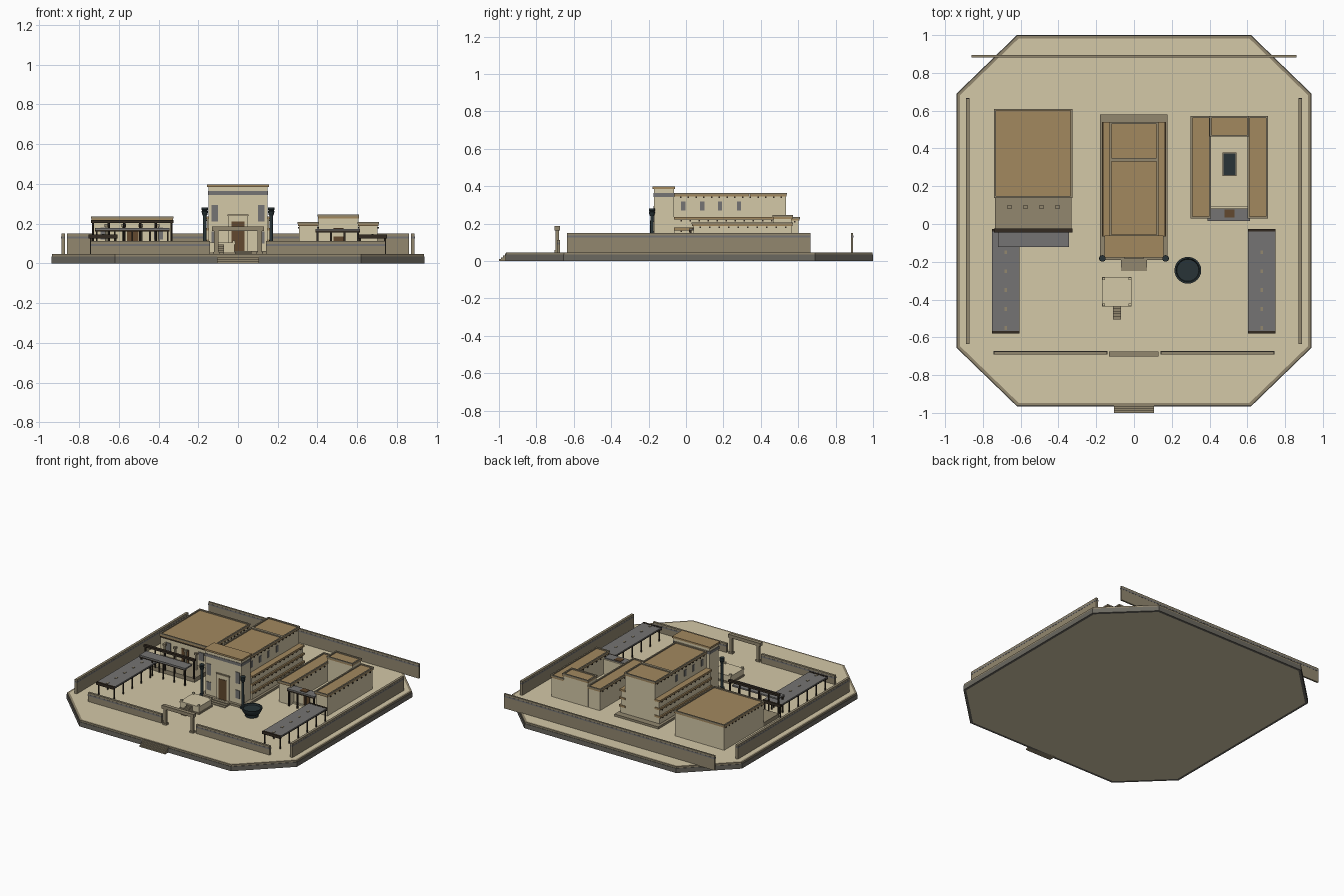
import bpy, bmesh, math


def mat(name, r, g, b):
    m = bpy.data.materials.new(name)
    lin = [((c / 255 + 0.055) / 1.055) ** 2.4 for c in (r, g, b)]
    m.diffuse_color = (*lin, 1)
    return m


SAND = mat("pale limestone", 212, 200, 167)
STONE = mat("weathered stone", 146, 135, 111)
ROOF = mat("clay roof", 162, 136, 95)
GREY = mat("slate grey", 117, 116, 115)
DARK = mat("dark timber", 50, 42, 33)
WOOD = mat("cedar door", 98, 72, 46)
BRONZE = mat("dark bronze", 40, 52, 55)
BASE = mat("base stone", 107, 104, 96)


def mesh_object(name, bm, m):
    bmesh.ops.recalc_face_normals(bm, faces=bm.faces)
    me = bpy.data.meshes.new(name)
    bm.to_mesh(me)
    bm.free()
    me.materials.append(m)
    ob = bpy.data.objects.new(name, me)
    bpy.context.collection.objects.link(ob)
    return ob


def box(name, x0, x1, y0, y1, z0, z1, m):
    bm = bmesh.new()
    bmesh.ops.create_cube(bm, size=1)
    for v in bm.verts:
        v.co = (x1 if v.co.x > 0 else x0, y1 if v.co.y > 0 else y0, z1 if v.co.z > 0 else z0)
    return mesh_object(name, bm, m)


def prism(name, pts, z0, z1, m):
    bm = bmesh.new()
    f = bm.faces.new([bm.verts.new((x, y, z0)) for x, y in pts])
    g = bmesh.ops.extrude_face_region(bm, geom=[f])["geom"]
    for v in g:
        if isinstance(v, bmesh.types.BMVert):
            v.co.z = z1
    return mesh_object(name, bm, m)


def ring(name, outer, inner, z0, z1, m):
    """Closed band between two outlines with the same point count."""
    bm = bmesh.new()
    loops = [[bm.verts.new((x, y, z)) for x, y in pts]
             for pts, z in ((outer, z0), (outer, z1), (inner, z1), (inner, z0))]
    n = len(outer)
    for a, b in zip(loops, loops[1:] + loops[:1]):
        for i in range(n):
            bm.faces.new((a[i], a[(i + 1) % n], b[(i + 1) % n], b[i]))
    return mesh_object(name, bm, m)


def lathe(name, x, y, profile, m, n=16):
    bm = bmesh.new()
    rings = [[bm.verts.new((x + r * math.cos(i * math.tau / n), y + r * math.sin(i * math.tau / n), z))
              for i in range(n)] for r, z in profile]
    for a, b in zip(rings, rings[1:]):
        for i in range(n):
            bm.faces.new((a[i], a[(i + 1) % n], b[(i + 1) % n], b[i]))
    bm.faces.new(rings[0])
    bm.faces.new(rings[-1])
    ob = mesh_object(name, bm, m)
    for p in ob.data.polygons:
        p.use_smooth = True
    ob.data.set_sharp_from_angle(angle=math.radians(35))
    return ob


def roof(name, x0, x1, y0, y1, z, h=0.02):
    """Overhanging slab with a thin parapet."""
    def rect(d):
        return [(x0 + d, y0 + d), (x1 - d, y0 + d), (x1 - d, y1 - d), (x0 + d, y1 - d)]
    prism(name + "_slab", rect(0.002), z - h, z - 0.008, ROOF)
    ring(name + "_parapet", rect(0), rect(0.01), z - 0.01, z, STONE)


def beam_ends(name, x, y0, y1, z, n):
    for i in range(n):
        y = y0 + (y1 - y0) * (i + 0.5) / n
        box(name, x - 0.004, x + 0.004, y - 0.004, y + 0.004, z - 0.004, z + 0.004, DARK)


G = 0.046  # courtyard level


# Octagonal platform: solid ground inside a stone kerb
def octagon(d):
    q = [(0.62, 1.0), (0.94, 0.69), (0.94, -0.655), (0.62, -0.965)]
    q = [(x - d * (0.5 if x < 0.7 else 1), y - d * (1 if abs(y) > 0.8 else 0.5) * (1 if y > 0 else -1))
         for x, y in q]
    return q + [(-x, y) for x, y in reversed(q)]


prism("courtyard_ground", octagon(0.018), 0, G, SAND)
ring("platform_base", octagon(0), octagon(0.018), 0, 0.034, BASE)
ring("platform_rim", octagon(0.003), octagon(0.018), 0.034, 0.046, STONE)
for i in range(4):
    box("entry_step", -0.105, 0.105, -1.0 + i * 0.011, -0.94, i * 0.01, (i + 1) * 0.01, STONE)


# Enclosure walls with a grey course
def wall(name, x0, x1, y0, y1, z):
    box(name, x0, x1, y0, y1, G - 0.004, z, STONE)
    e = 0.001
    box(name + "_course", x0 - e, x1 + e, y0 - e, y1 + e, z - 0.024, z - 0.014, GREY)


wall("back_wall", -0.86, 0.86, 0.882, 0.894, 0.15)
for s in (-1, 1):
    wall("side_wall", s * 0.88 - 0.009, s * 0.88 + 0.009, -0.635, 0.665, 0.15)
    wall("front_wall", min(s * 0.142, s * 0.742), max(s * 0.142, s * 0.742), -0.69, -0.674, 0.112)
    box("gate_post", s * 0.11 - 0.011, s * 0.11 + 0.011, -0.698, -0.678, G, 0.165, STONE)
    box("gate_post_foot", s * 0.11 - 0.016, s * 0.11 + 0.016, -0.702, -0.674, G, 0.058, STONE)
box("gate_lintel", -0.132, 0.13, -0.702, -0.674, 0.162, 0.186, STONE)

# Temple: plinth, steps, nave and entrance tower
box("temple_plinth", -0.18, 0.178, -0.19, 0.58, G, 0.062, STONE)
for i in range(3):
    box("temple_step", -0.07, 0.068, -0.25 + i * 0.02, -0.185, G, G + 0.005 * (i + 1), STONE)
box("nave", -0.12, 0.12, -0.07, 0.33, 0.06, 0.35, SAND)
box("inner_sanctum", -0.122, 0.122, 0.33, 0.535, 0.06, 0.35, SAND)
roof("nave_roof", -0.13, 0.13, -0.065, 0.34, 0.365)
roof("sanctum_roof", -0.13, 0.13, 0.34, 0.54, 0.365)
box("tower", -0.148, 0.148, -0.17, -0.065, 0.06, 0.385, SAND)
box("tower_roof", -0.155, 0.155, -0.178, -0.06, 0.385, 0.398, ROOF)
box("tower_band", -0.151, 0.151, -0.173, -0.062, 0.343, 0.364, GREY)
box("door_frame", -0.05, 0.05, -0.178, -0.168, 0.062, 0.245, SAND)
box("door_cornice", -0.054, 0.054, -0.182, -0.168, 0.238, 0.247, STONE)
box("door_left", -0.032, -0.001, -0.181, -0.175, 0.062, 0.21, WOOD)
box("door_right", 0.001, 0.032, -0.181, -0.175, 0.062, 0.21, WOOD)
for s in (-1, 1):
    for z0, z1 in ((0.21, 0.293), (0.1, 0.16)):
        box("tower_window", s * 0.117 - 0.017, s * 0.117 + 0.017, -0.174, -0.168, z0, z1, GREY)
    for y in (-0.015, 0.087, 0.182, 0.283):
        box("nave_window", s * 0.121 - 0.003, s * 0.121 + 0.003, y - 0.011, y + 0.011, 0.27, 0.317, GREY)
    beam_ends("nave_beam_end", s * 0.124, -0.05, 0.53, 0.34, 14)
    # three storeys of side chambers, each with a ledge
    for i, w in enumerate((0.16, 0.158, 0.156)):
        z = 0.062 + i * 0.058
        box("side_chamber", min(s * 0.12, s * w), max(s * 0.12, s * w), -0.065, 0.535, z, z + 0.046, SAND)
        e = w + 0.009
        box("side_ledge", min(s * 0.12, s * e), max(s * 0.12, s * e), -0.065, 0.54, z + 0.044, z + 0.058, ROOF)
        beam_ends("side_beam_end", s * (w + 0.002), -0.05, 0.53, z + 0.038, 12)
    # bronze entrance pillars
    lathe("bronze_pillar", s * 0.167, -0.182,
          [(0.018, G), (0.018, 0.06), (0.01, 0.064), (0.009, 0.24), (0.013, 0.245), (0.017, 0.262),
           (0.013, 0.266), (0.017, 0.27), (0.017, 0.28)], BRONZE)

# Palace with columned terrace and canopy
box("palace_hall", -0.733, -0.332, 0.145, 0.602, G, 0.22, SAND)
roof("palace_roof", -0.74, -0.325, 0.138, 0.61, 0.236)
for x in (-0.734, -0.331):
    beam_ends("palace_beam_end", x, 0.15, 0.6, 0.21, 12)
box("palace_fascia", -0.735, -0.33, 0.14, 0.146, 0.204, 0.216, DARK)
box("palace_terrace", -0.735, -0.33, -0.035, 0.145, G, 0.075, STONE)
for x in (-0.66, -0.575, -0.49, -0.405):
    lathe("terrace_column", x, 0.09, [(0.009, 0.075), (0.008, 0.185)], SAND, 10)
    box("column_capital", x - 0.011, x + 0.011, 0.079, 0.101, 0.183, 0.197, STONE)
box("palace_door", -0.56, -0.5, 0.139, 0.146, 0.075, 0.17, WOOD)
for x in (-0.67, -0.4):
    box("palace_window", x - 0.022, x + 0.022, 0.14, 0.146, 0.12, 0.18, GREY)
box("portico_beam", -0.74, -0.325, -0.045, -0.025, 0.203, 0.218, DARK)
for i in range(6):
    x = -0.73 + i * 0.079
    lathe("portico_column", x, -0.035, [(0.006, 0.07), (0.006, 0.204)], DARK, 8)
box("portico_canopy", -0.72, -0.345, -0.122, -0.042, 0.168, 0.178, GREY)
for i in range(5):
    x = -0.71 + i * 0.089
    box("canopy_post", x - 0.004, x + 0.004, -0.116, -0.108, G, 0.168, DARK)
box("canopy_beam", -0.72, -0.345, -0.12, -0.106, 0.16, 0.168, DARK)

# Courtyard house: two wings, back room, pool and porch
for n, x0, x1 in (("left", 0.307, 0.401), ("right", 0.609, 0.703)):
    box(n + "_wing", x0, x1, 0.04, 0.565, G, 0.19, SAND)
    roof(n + "_wing_roof", x0 - 0.008, x1 + 0.007, 0.03, 0.572, 0.207)
    for x in (x0 - 0.002, x1 + 0.002):
        beam_ends(n + "_wing_beam_end", x, 0.05, 0.56, 0.18, 10)
box("back_room", 0.403, 0.607, 0.468, 0.565, G, 0.235, SAND)
roof("back_room_roof", 0.4, 0.61, 0.462, 0.572, 0.245)
box("court_floor", 0.401, 0.609, 0.07, 0.47, G, 0.056, SAND)
box("pool_rim", 0.468, 0.542, 0.255, 0.378, 0.05, 0.064, STONE)
box("pool_water", 0.473, 0.537, 0.26, 0.373, 0.06, 0.066, BRONZE)
box("court_front_wall", 0.401, 0.609, 0.08, 0.092, G, 0.165, SAND)
box("court_door", 0.48, 0.53, 0.076, 0.082, 0.05, 0.135, WOOD)
box("porch_canopy", 0.39, 0.613, 0.015, 0.083, 0.166, 0.174, GREY)
box("porch_beam", 0.39, 0.613, 0.015, 0.03, 0.156, 0.166, DARK)
box("porch_hatch", 0.48, 0.532, 0.035, 0.078, 0.173, 0.178, WOOD)
for x in (0.4, 0.468, 0.536, 0.604):
    box("porch_post", x - 0.005, x + 0.005, 0.019, 0.029, G, 0.158, DARK)

# Two market colonnades
for n, x0 in (("left", -0.752), ("right", 0.604)):
    x1 = x0 + 0.146
    box(n + "_colonnade_roof", x0, x1, -0.575, -0.03, 0.134, 0.144, GREY)
    for y in (-0.58, -0.04):
        box(n + "_colonnade_end_beam", x0, x1, y, y + 0.014, 0.125, 0.146, DARK)
    for x in (x0 + 0.006, x1 - 0.014):
        box(n + "_colonnade_rail", x, x + 0.008, -0.57, -0.035, 0.126, 0.134, DARK)
        for i in range(6):
            y = -0.568 + i * 0.105
            box(n + "_colonnade_post", x, x + 0.008, y, y + 0.008, G, 0.128, DARK)
    for i in range(5):
        y = -0.55 + i * 0.1
        box(n + "_roof_stud", x0 + 0.067, x0 + 0.079, y - 0.01, y + 0.01, 0.143, 0.147, STONE)

# Altar with four horns and ramp
box("altar_base", -0.17, -0.012, -0.437, -0.28, G, 0.058, STONE)
box("altar", -0.165, -0.017, -0.432, -0.285, 0.058, 0.098, SAND)
box("altar_top", -0.17, -0.012, -0.437, -0.28, 0.096, 0.104, SAND)
for x in (-0.161, -0.021):
    for y in (-0.428, -0.289):
        box("altar_horn", x - 0.007, x + 0.007, y - 0.007, y + 0.007, 0.104, 0.116, SAND)
for i in range(5):
    box("altar_step", -0.112, -0.07, -0.505 + i * 0.014, -0.43, G + i * 0.01, G + (i + 1) * 0.01, STONE)

# Large bronze basin
lathe("bronze_basin", 0.285, -0.245,
      [(0.045, G), (0.045, 0.055), (0.04, 0.06), (0.055, 0.07), (0.066, 0.088), (0.071, 0.104),
       (0.071, 0.108), (0.062, 0.108), (0.058, 0.098)], BRONZE, 24)
